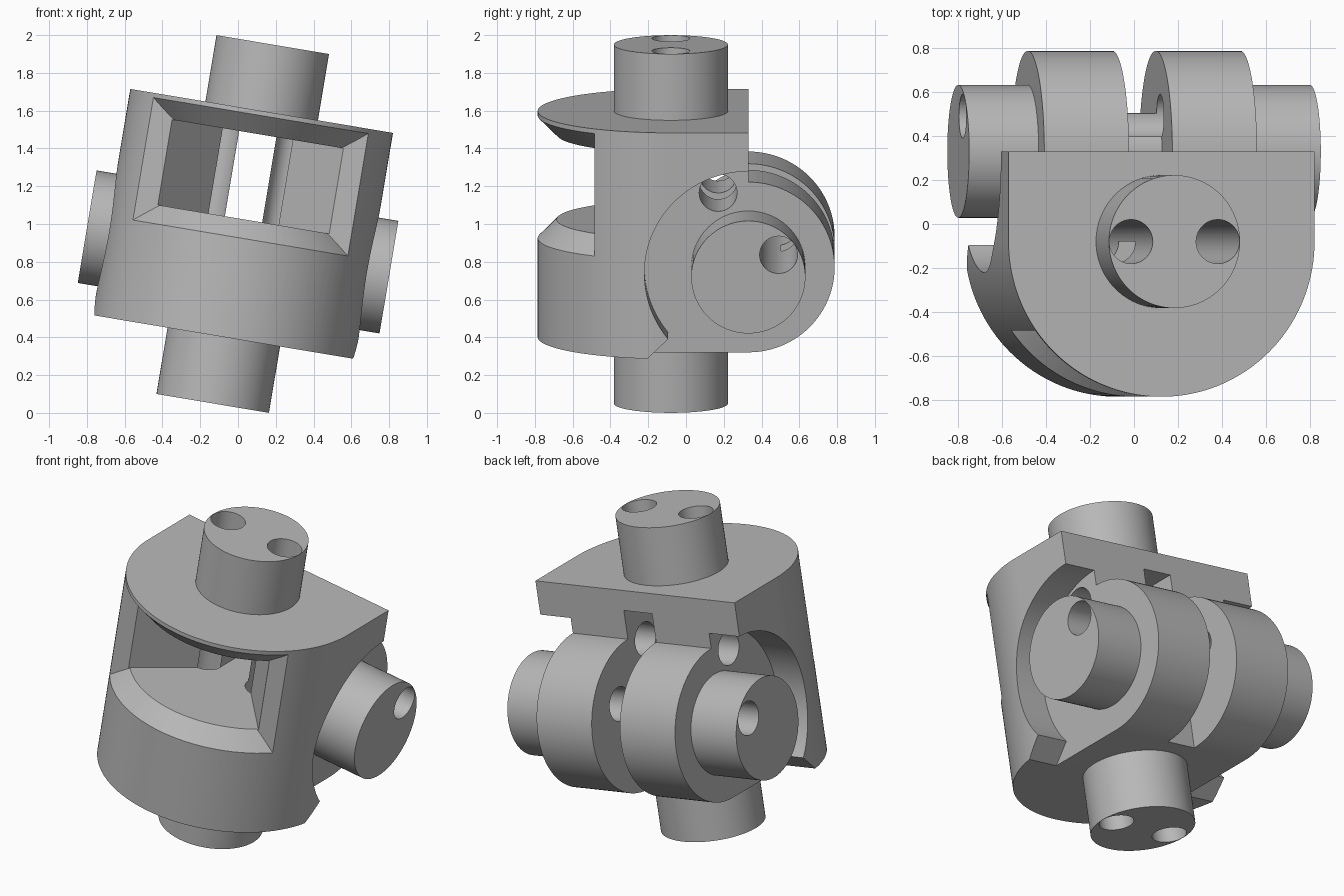
import bpy, bmesh, math
from mathutils import Matrix, Vector

cube = bpy.data.objects.get("Cube")
if cube:
    bpy.data.objects.remove(cube)

SEG = 96
POST_Y = -0.08                  # vertical axis of the housing
HINGE_Y, HINGE_Z = 0.33, -0.15  # horizontal hinge axis
FLOOR, CEIL = 0.025, 0.483      # cavity floor and ceiling

grey = bpy.data.materials.new("plain_grey")
grey.use_nodes = True
COLOUR = (0.48, 0.48, 0.48, 1)
grey.diffuse_color = COLOUR
grey.node_tree.nodes["Principled BSDF"].inputs["Base Color"].default_value = COLOUR


def to_object(name, bm):
    bmesh.ops.recalc_face_normals(bm, faces=bm.faces)
    mesh = bpy.data.meshes.new(name)
    bm.to_mesh(mesh)
    bm.free()
    mesh.materials.append(grey)
    obj = bpy.data.objects.new(name, mesh)
    bpy.context.collection.objects.link(obj)
    return obj


def prism(name, points, axis, start, end):
    """Extrude a flat outline: axis 'z' takes (x, y), axis 'x' takes (y, z)."""
    bm = bmesh.new()
    place = (lambda p: (p[0], p[1], start)) if axis == 'z' else (lambda p: (start, p[0], p[1]))
    face = bm.faces.new([bm.verts.new(place(p)) for p in points])
    moved = bmesh.ops.extrude_face_region(bm, geom=[face])["geom"]
    shift = Vector((0, 0, end - start)) if axis == 'z' else Vector((end - start, 0, 0))
    bmesh.ops.translate(bm, vec=shift, verts=[g for g in moved if isinstance(g, bmesh.types.BMVert)])
    return to_object(name, bm)


def arc(cx, cy, r, a0, a1, n):
    steps = [math.radians(a0 + (a1 - a0) * i / n) for i in range(n + 1)]
    return [(cx + r * math.cos(a), cy + r * math.sin(a)) for a in steps]


def rod(name, centre, r, axis, start, end):
    return prism(name, arc(*centre, r, 0, 360, SEG)[:-1], axis, start, end)


def combine(target, tool, operation):
    mod = target.modifiers.new(operation, 'BOOLEAN')
    mod.object, mod.operation, mod.solver = tool, operation, 'EXACT'
    bpy.context.view_layer.objects.active = target
    bpy.ops.object.modifier_apply(modifier=mod.name)
    bpy.data.objects.remove(tool)


def add(tool):
    combine(housing, tool, 'UNION')


def cut(tool):
    combine(housing, tool, 'DIFFERENCE')


# Housing: round front, flat back
outline = arc(0, POST_Y, 0.705, 180, 360, SEG) + [(0.705, HINGE_Y), (-0.705, HINGE_Y)]
housing = prism("joint_housing", outline, 'z', -0.607, 0.607)

# Hinge barrel, trimmed into two discs by the cuts below
add(rod("hinge_barrel", (HINGE_Y, HINGE_Z), 0.457, 'x', -0.6, 0.6))

# Clearance pockets either side of the barrel
pocket = arc(HINGE_Y, HINGE_Z, 0.55, 90, 219.5, 60)
pocket += [(-0.29, -0.69), (1, -0.69), (1, HINGE_Z + 0.55)]
for side in (-1, 1):
    cut(prism("pocket_cutter", pocket, 'x', side * 0.49, side * 0.95))

# Middle slot, open at the back
slot = [(-0.09, FLOOR), (HINGE_Y, FLOOR), (HINGE_Y, -0.8), (1, -0.8), (1, CEIL), (-0.09, CEIL)]
cut(prism("slot_cutter", slot, 'x', -0.1, 0.1))

# Funnel-shaped cavity narrowing to the slot
half = [(0.1, 0), (0.1, POST_Y), (0.46, -0.485), (0.45, -0.5)]
cut(prism("cavity_cutter", half + [(-x, y) for x, y in reversed(half)], 'z', FLOOR, CEIL))

# Front window with a flared rim that follows the round front
bm = bmesh.new()
rim = [(0, FLOOR), (0.605, FLOOR), (0.72, -0.09), (0.72, 0.597), (0.605, CEIL), (0, CEIL)]
verts = [bm.verts.new((r, POST_Y, z)) for r, z in rim]
edges = [bm.edges.new(pair) for pair in zip(verts, verts[1:])]
bmesh.ops.spin(bm, geom=verts + edges, cent=(0, POST_Y, 0), axis=(0, 0, 1),
               angle=math.tau, steps=SEG)
bmesh.ops.remove_doubles(bm, verts=bm.verts, dist=1e-5)
bmesh.ops.bisect_plane(bm, geom=bm.verts[:] + bm.edges[:] + bm.faces[:],
                       plane_co=(0, -0.485, 0), plane_no=(0, 1, 0), clear_outer=True)
bmesh.ops.holes_fill(bm, edges=[e for e in bm.edges if e.is_boundary], sides=0)
cut(to_object("window_cutter", bm))

# Hinge hub and stub shafts, top and bottom posts
add(rod("hinge_hub", (HINGE_Y, HINGE_Z), 0.174, 'x', -0.3, 0.3))
for side in (-1, 1):
    add(rod("hinge_shaft", (HINGE_Y, HINGE_Z), 0.302, 'x', side * 0.3, side * 0.81))
    add(rod("post", (0, POST_Y), 0.302, 'z', side * 0.52, side * 0.963))

# Cable holes: two along the posts, one along the hinge, one across the slot
for side in (-1, 1):
    cut(rod("post_hole_cutter", (side * 0.2, POST_Y), 0.1, 'z', -1.1, 1.1))
cut(rod("hinge_hole_cutter", (HINGE_Y + 0.16, HINGE_Z + 0.12), 0.1, 'x', -1, 1))
cut(rod("cross_hole_cutter", (0.17, 0.25), 0.1, 'x', -0.6, 0.6))

# Lean the finished joint sideways
housing.data.transform(Matrix.Translation((0.025, 0, 1)) @ Matrix.Rotation(math.radians(9.5), 4, 'Y'))
bpy.ops.object.select_all(action='DESELECT')
housing.select_set(True)
bpy.context.view_layer.objects.active = housing
bpy.ops.object.shade_smooth_by_angle(angle=math.radians(30))
